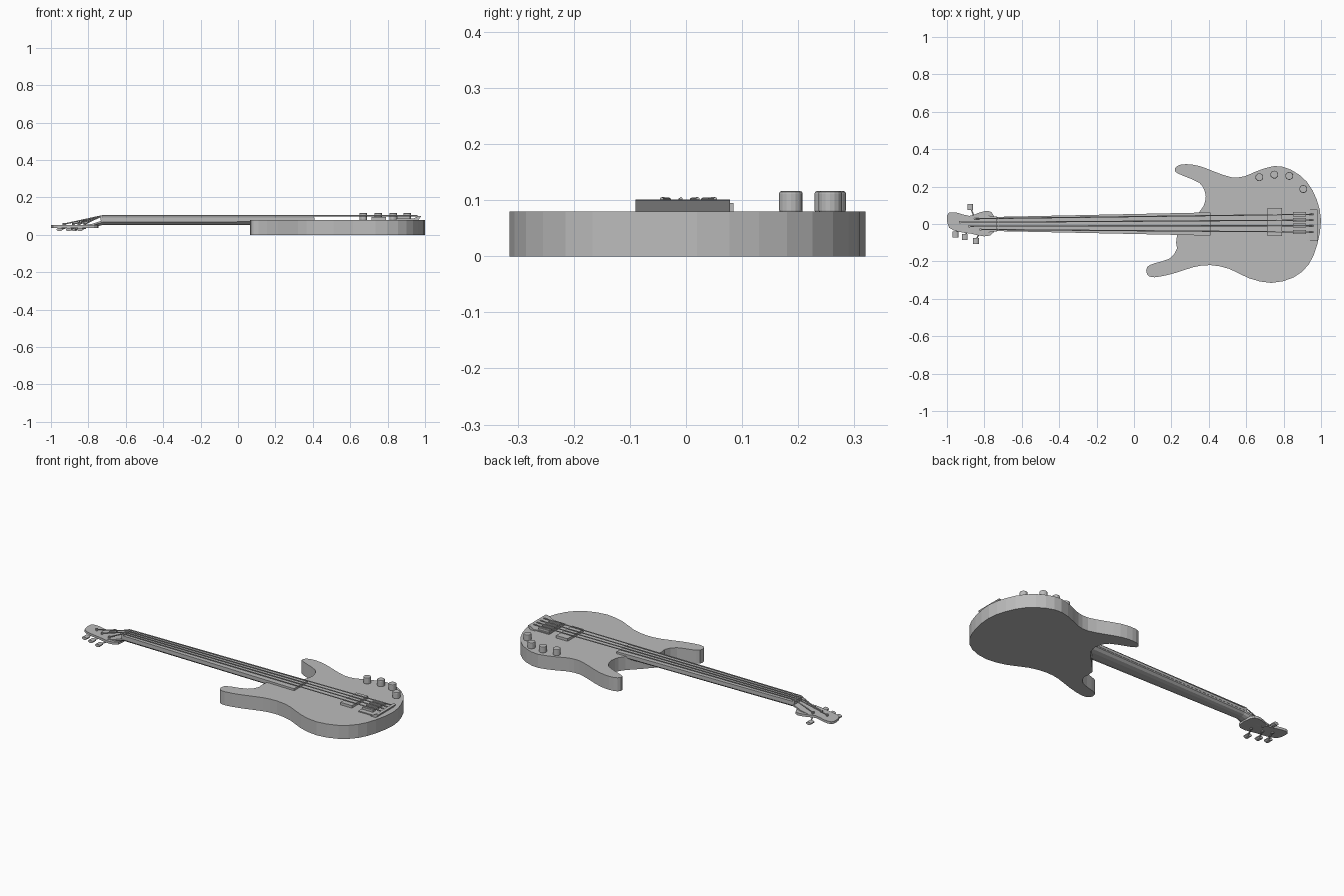
import bpy
import bmesh
from math import pi
from mathutils import Vector

default_cube = bpy.data.objects.get("Cube")
if default_cube:
    bpy.data.objects.remove(default_cube, do_unlink=True)

grey = bpy.data.materials.new("plain grey")
grey.use_nodes = True
grey_value = (0.5, 0.5, 0.5, 1)
grey.diffuse_color = grey_value
grey.node_tree.nodes["Principled BSDF"].inputs["Base Color"].default_value = grey_value


def finish(name, bm):
    bmesh.ops.recalc_face_normals(bm, faces=bm.faces)
    mesh = bpy.data.meshes.new(name)
    bm.to_mesh(mesh)
    bm.free()
    mesh.materials.append(grey)
    obj = bpy.data.objects.new(name, mesh)
    bpy.context.collection.objects.link(obj)
    return obj


def smooth_loop(points):
    """Insert one rounded midpoint on every edge of a closed outline."""
    result = []
    count = len(points)
    for i in range(count):
        a, b, c, d = (Vector(points[(i + k) % count]) for k in (-1, 0, 1, 2))
        result += [b, (9 * (b + c) - a - d) / 16]
    return result


def slab(name, outline, bottom, top):
    bm = bmesh.new()
    face = bm.faces.new([bm.verts.new((p[0], p[1], bottom)) for p in outline])
    extruded = bmesh.ops.extrude_face_region(bm, geom=[face])["geom"]
    moved = [v for v in extruded if isinstance(v, bmesh.types.BMVert)]
    bmesh.ops.translate(bm, verts=moved, vec=(0, 0, top - bottom))
    return finish(name, bm)


def block(name, x_range, y_range, z_range):
    (left, right), (front, back) = x_range, y_range
    corners = [(left, front), (right, front), (right, back), (left, back)]
    return slab(name, corners, *z_range)


def loft(name, rings):
    bm = bmesh.new()
    loops = [[bm.verts.new(p) for p in ring] for ring in rings]
    for first, second in zip(loops, loops[1:]):
        for i in range(len(first)):
            j = (i + 1) % len(first)
            bm.faces.new((first[i], first[j], second[j], second[i]))
    bm.faces.new(loops[0])
    bm.faces.new(loops[-1])
    return finish(name, bm)


def rod(name, start, end, radius, sides=8, end_radius=None):
    start, end = Vector(start), Vector(end)
    axis = end - start
    bm = bmesh.new()
    bmesh.ops.create_cone(bm, cap_ends=True, segments=sides, depth=axis.length,
                          radius1=radius, radius2=end_radius or radius)
    turn = axis.to_track_quat("Z", "Y").to_matrix().to_4x4()
    bmesh.ops.transform(bm, matrix=turn, verts=bm.verts)
    bmesh.ops.translate(bm, verts=bm.verts, vec=(start + end) / 2)
    return finish(name, bm)


# Body with two horns
body_outline = [
    (.23, .31), (.22, .28), (.27, .255), (.35, .22), (.38, .17), (.38, .12),
    (.35, .065), (.23, -.06), (.23, -.13), (.19, -.185), (.11, -.21),
    (.07, -.23), (.07, -.27), (.11, -.285), (.21, -.265), (.32, -.23),
    (.41, -.22), (.51, -.24), (.615, -.29), (.735, -.315), (.855, -.285),
    (.935, -.215), (.98, -.11), (1, .02), (.977, .13), (.925, .225),
    (.84, .29), (.75, .31), (.65, .28), (.59, .255), (.52, .25),
    (.43, .28), (.35, .31), (.28, .32)]
slab("body", smooth_loop(body_outline), 0, .08)

# Neck with a faceted back, dropping to the headstock
profile = [(-1, 1), (-1, .6), (-.75, .2), (-.35, 0), (.35, 0), (.75, .2), (1, .6), (1, 1)]
stations = [(-.83, .05, .036, .051), (-.78, .045, .038, .058),
            (-.72, .037, .053, .078), (.4, .06, .053, .082)]
loft("neck", [[(x, side * width, low + up * (high - low)) for side, up in profile]
              for x, width, low, high in stations])

# Fretboard
slab("fretboard", [(-.73, -.038), (.41, -.062), (.41, .062), (-.73, .038)], .077, .092)
block("nut", (-.735, -.722), (-.037, .037), (.075, .099))

# Headstock
head_outline = [
    (-1, .03), (-.99, .06), (-.945, .06), (-.88, .043), (-.83, .06),
    (-.78, .07), (-.75, .045), (-.75, -.045), (-.8, -.066),
    (-.87, -.052), (-.935, -.042), (-.988, -.02)]
slab("headstock", smooth_loop(head_outline), .037, .051)

# Strings with their posts and tuning pegs
posts = [(-.85, .028, .09), (-.93, .01, -.055), (-.88, -.012, -.07), (-.82, -.03, -.09)]
nut_y = [.03, .01, -.01, -.03]
bridge_y = [.052, .021, -.009, -.043]
for i, (x, y, peg_y) in enumerate(posts):
    label = f"_{i + 1}"
    rod("string" + label, (-.728, nut_y[i], .101), (.96, bridge_y[i], .102), .0035, 6)
    rod("string_end" + label, (-.728, nut_y[i], .101), (x, y, .057), .0035, 6)
    rod("post" + label, (x, y, .03), (x, y, .062), .007)
    peg_x = x - .025
    rod("peg_shaft" + label, (x, y, .034), (peg_x, peg_y, .028), .004, 6)
    button = rod("peg_button" + label, (peg_x, peg_y - .016, .028),
                 (peg_x, peg_y + .016, .028), .018, 10)
    button.data.transform(button.matrix_world)
    for vert in button.data.vertices:
        vert.co.x = peg_x + (vert.co.x - peg_x) * .9
        vert.co.z = .028 + (vert.co.z - .028) * .5

# Pickup
block("pickup", (.715, .79), (-.065, .085), (.079, .095))

# Bridge plate, saddles and tilted tail
block("bridge_plate", (.845, .96), (-.082, .072), (.079, .086))
for i, y in enumerate(bridge_y):
    block(f"saddle_{i + 1}", (.85, .92), (y - .011, y + .011), (.085, .099))
tail_section = [(.925, .08), (.965, .08), (.98, .1), (.965, .101)]
loft("bridge_tail", [[(x, y, z) for x, z in tail_section] for y in (-.09, .078)])

# Control knobs with rounded tops
for i, (x, y) in enumerate([(.67, .25), (.75, .264), (.83, .257), (.905, .187)]):
    knob = rod(f"knob_{i + 1}", (x, y, .078), (x, y, .116), .021, 16)
    bevel = knob.modifiers.new("soft edge", "BEVEL")
    bevel.width = .004
    bevel.segments = 2
    bevel.limit_method = "ANGLE"
    bevel.angle_limit = pi / 4
